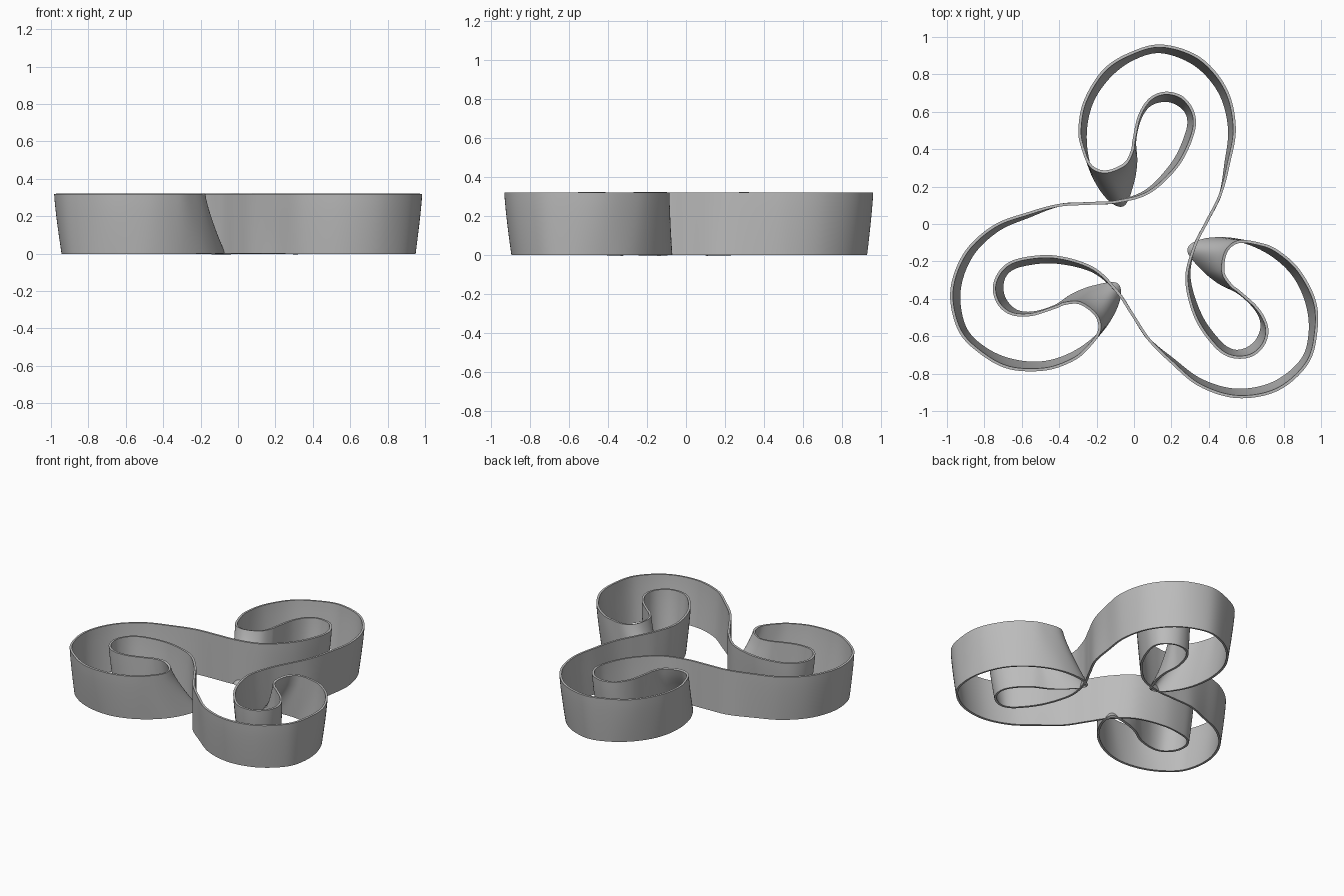
import bpy, bmesh, math
from mathutils import Vector, Matrix

cube = bpy.data.objects.get("Cube")
if cube:
    bpy.data.objects.remove(cube, do_unlink=True)

HEIGHT = 0.32
THICKNESS = 0.015
STEPS = 10       # samples between control points
LAYERS = 8       # rows between the floor and the rim
LOBES = 3
CENTRE = Vector((0.047, -0.12))

# One lobe: (upper rim x, y, lower rim x, y), from the arm through the hook to the outer loop
lobe = [
    (-.40, .10, -.40, .10), (-.24, .11, -.24, .11), (-.09, .12, -.09, .12),
    (.08, .17, .07, .18), (.23, .31, .21, .33), (.31, .47, .28, .48),
    (.32, .58, .29, .57), (.265, .67, .25, .63), (.175, .70, .175, .66),
    (.09, .67, .09, .64), (.03, .58, .035, .57), (0, .45, .005, .45),
    (-.01, .39, .01, .33), (-.05, .32, -.01, .21), (-.15, .28, -.06, .10),
    (-.23, .31, -.15, .15), (-.275, .41, -.235, .30), (-.29, .51, -.26, .48),
    (-.26, .66, -.225, .65), (-.16, .82, -.13, .79), (-.02, .91, 0, .885),
    (.15, .952, .15, .92), (.35, .885, .33, .85), (.49, .72, .46, .70),
    (.537, .515, .51, .51), (.505, .32, .49, .32),
]


def closed_loop(column):
    """Repeat one lobe's rim around the centre."""
    points = []
    for i in range(LOBES):
        turn = Matrix.Rotation(-math.tau * i / LOBES, 2)
        for row in lobe:
            local = Vector(row[column:column + 2]) - CENTRE
            points.append(CENTRE + turn @ local)
    return points


def smooth_loop(points):
    """Sample a closed spline through the points."""
    result = []
    n = len(points)
    for i in range(n):
        a, b, c, d = (points[(i + k - 1) % n] for k in range(4))
        for s in range(STEPS):
            t = s / STEPS
            result.append(b + (c - a) * t / 2
                          + (a - b * 5 / 2 + c * 2 - d / 2) * t ** 2
                          + (b * 3 - a - c * 3 + d) * t ** 3 / 2)
    return result


# Ribbon wall lofted between the two rims
upper = smooth_loop(closed_loop(0))
lower = smooth_loop(closed_loop(2))
bm = bmesh.new()
rows = []
for layer in range(LAYERS + 1):
    level = layer / LAYERS
    blend = (1 - level) ** 1.25
    rows.append([bm.verts.new((*u.lerp(v, blend), HEIGHT * level))
                 for u, v in zip(upper, lower)])
for below, above in zip(rows, rows[1:]):
    for i in range(len(upper)):
        j = (i + 1) % len(upper)
        bm.faces.new((below[i], above[i], above[j], below[j]))
mesh = bpy.data.meshes.new("ribbon_wall")
bm.to_mesh(mesh)
bm.free()
wall = bpy.data.objects.new("ribbon_wall", mesh)
bpy.context.collection.objects.link(wall)

# Plain grey finish
grey = bpy.data.materials.new("light_grey")
grey.use_nodes = True
grey.diffuse_color = (.5, .5, .5, 1)
grey.node_tree.nodes["Principled BSDF"].inputs["Base Color"].default_value = grey.diffuse_color
mesh.materials.append(grey)

# Wall thickness, then smooth shading with sharp rims
solid = wall.modifiers.new("thickness", 'SOLIDIFY')
solid.thickness = THICKNESS
solid.offset = 0
bpy.context.view_layer.objects.active = wall
wall.select_set(True)
bpy.ops.object.modifier_apply(modifier=solid.name)
bpy.ops.object.shade_smooth_by_angle(angle=math.radians(40))
